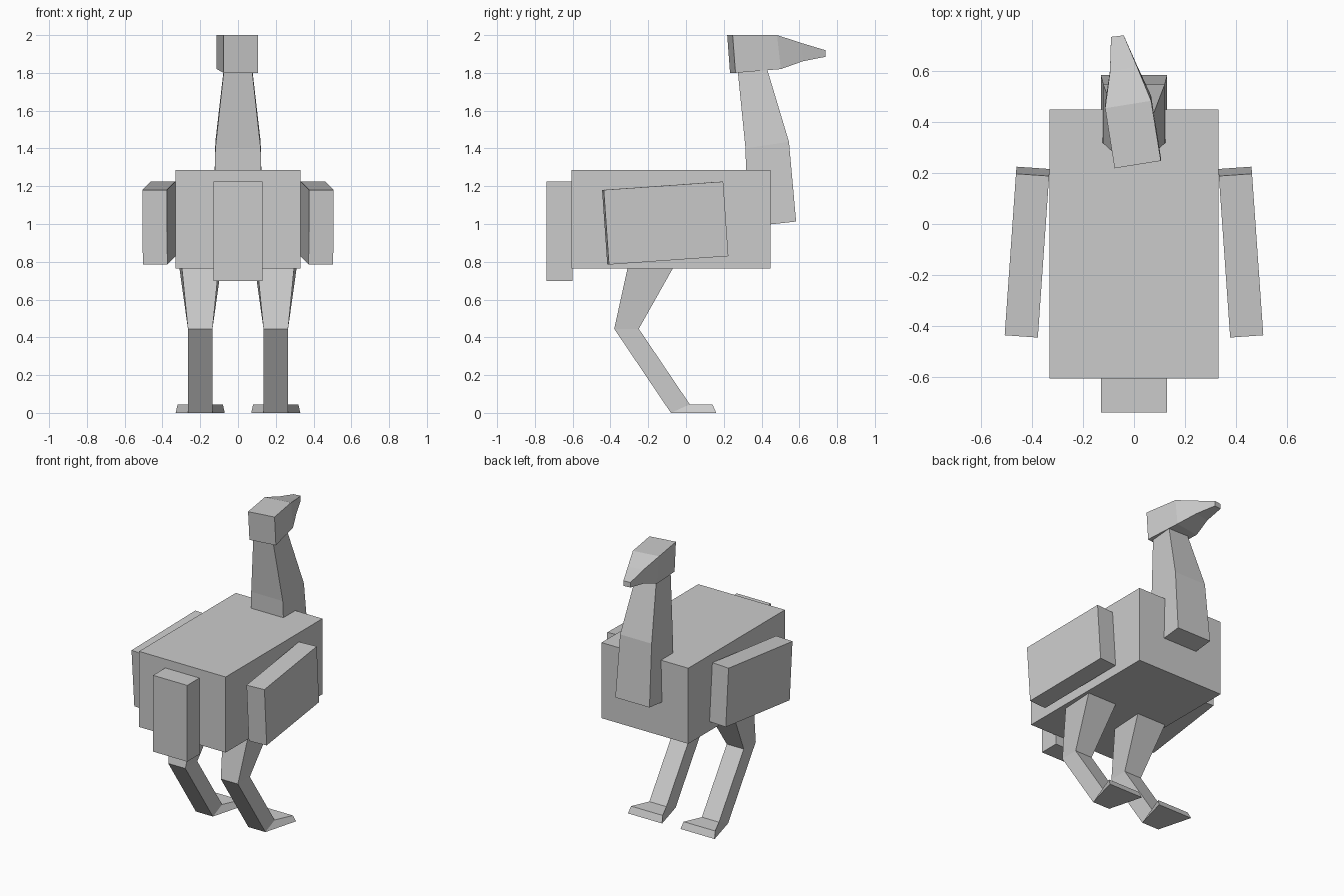
import bpy
import bmesh
from math import radians
from mathutils import Matrix

if "Cube" in bpy.data.objects:
    bpy.data.objects.remove(bpy.data.objects["Cube"])

grey = bpy.data.materials.new("plain grey")
colour = (0.6, 0.6, 0.6, 1)
grey.diffuse_color = colour
grey.use_nodes = True
grey.node_tree.nodes["Principled BSDF"].inputs["Base Color"].default_value = colour


def finish(name, bm):
    bmesh.ops.recalc_face_normals(bm, faces=bm.faces)
    mesh = bpy.data.meshes.new(name)
    bm.to_mesh(mesh)
    bm.free()
    mesh.materials.append(grey)
    obj = bpy.data.objects.new(name, mesh)
    bpy.context.collection.objects.link(obj)
    return obj


def box(name, centre, size, tilt=0, turn=0):
    bm = bmesh.new()
    matrix = (Matrix.Translation(centre) @ Matrix.Rotation(radians(turn), 4, "Z")
              @ Matrix.Rotation(radians(tilt), 4, "X") @ Matrix.Diagonal((*size, 1)))
    bmesh.ops.create_cube(bm, size=1, matrix=matrix)
    return finish(name, bm)


def loft(name, rings):
    """Skin a row of four-cornered rings and cap both ends."""
    bm = bmesh.new()
    loops = [[bm.verts.new(p) for p in ring] for ring in rings]
    for a, b in zip(loops, loops[1:]):
        for i in range(4):
            j = (i + 1) % 4
            bm.faces.new((a[i], a[j], b[j], b[i]))
    bm.faces.new(loops[0])
    bm.faces.new(loops[-1])
    return finish(name, bm)


def limb_ring(x, back, front):
    """Ring from a back and a front edge, each (y, z, half width)."""
    (yb, zb, wb), (yf, zf, wf) = back, front
    return [(x - wb, yb, zb), (x + wb, yb, zb), (x + wf, yf, zf), (x - wf, yf, zf)]


def head_ring(left, right, bottom, top, lean):
    """Ring from two plan points, a height range and a forward lean of the base."""
    (xl, yl), (xr, yr) = left, right
    return [(xl, yl + lean, bottom), (xr, yr + lean, bottom), (xr, yr, top), (xl, yl, top)]


# Body and tail
box("body", (0, -0.079, 1.025), (0.66, 1.052, 0.52))
box("tail", (0, -0.67, 0.962), (0.26, 0.136, 0.525))

# Wings and legs: hip, knee, ankle, toe
leg = [((-0.302, 0.8, 0.1), (-0.05, 0.8, 0.115)),
       ((-0.38, 0.445, 0.065), (-0.25, 0.445, 0.065)),
       ((-0.08, 0, 0.065), (0.02, 0.045, 0.065)),
       ((0.16, 0, 0.13), (0.14, 0.045, 0.12))]
for side, s in (("left", 1), ("right", -1)):
    box(side + "_wing", (s * 0.418, -0.11, 1.005), (0.13, 0.635, 0.396), 4, s * 4)
    loft(side + "_leg", [limb_ring(s * 0.2, *edges) for edges in leg])

# Neck
neck = [((0.325, 0.985, 0.13), (0.583, 1.013, 0.13)),
        ((0.315, 1.4, 0.12), (0.545, 1.435, 0.12)),
        ((0.274, 1.81, 0.075), (0.428, 1.825, 0.075))]
loft("neck", [limb_ring(0, *edges) for edges in neck])

# Head with a tapering beak, turned a little to one side
loft("head", [head_ring((-0.076, 0.218), (0.105, 0.247), 1.8, 2.0, 0.015),
              head_ring((-0.113, 0.453), (0.067, 0.482), 1.82, 2.0, 0.02),
              head_ring((-0.094, 0.595), (0.012, 0.615), 1.862, 1.957, 0.005),
              head_ring((-0.09, 0.732), (-0.04, 0.738), 1.885, 1.92, 0)])
